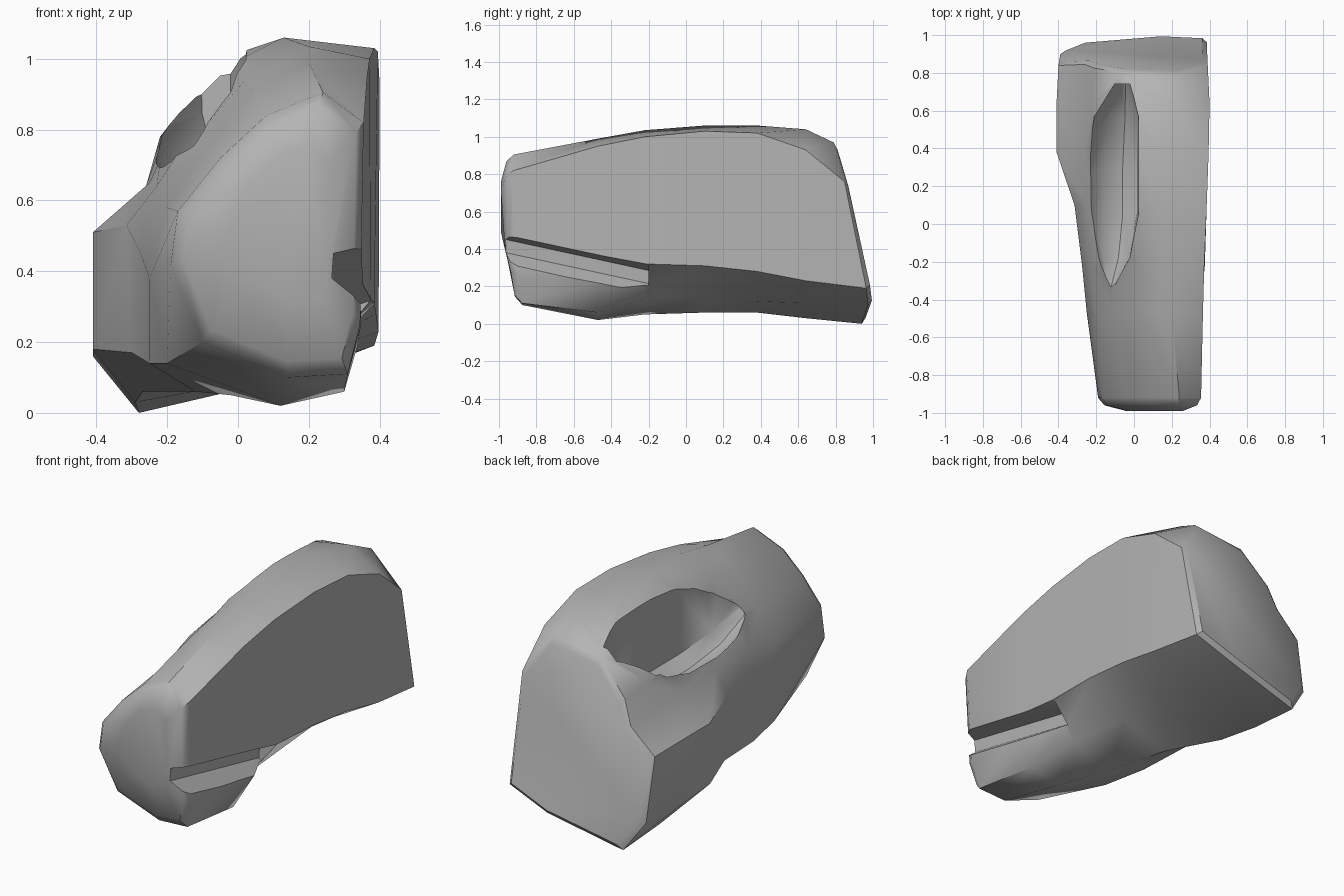
import bpy, bmesh

if "Cube" in bpy.data.objects:
    bpy.data.objects.remove(bpy.data.objects["Cube"])

stone = bpy.data.materials.new("grey stone")
stone.diffuse_color = (0.46, 0.46, 0.46, 1)
stone.use_nodes = True
stone.node_tree.nodes["Principled BSDF"].inputs["Base Color"].default_value = stone.diffuse_color


def loft(name, rings):
    """Skin a closed body through rings of (x, y, z) points."""
    bm = bmesh.new()
    rows = [[bm.verts.new(p) for p in ring] for ring in rings]
    n = len(rows[0])
    for a, b in zip(rows, rows[1:]):
        for i in range(n):
            j = (i + 1) % n
            bm.faces.new((a[i], a[j], b[j], b[i]))
    bm.faces.new(rows[0])
    bm.faces.new(rows[-1])
    bmesh.ops.recalc_face_normals(bm, faces=bm.faces)
    mesh = bpy.data.meshes.new(name)
    bm.to_mesh(mesh)
    bm.free()
    mesh.materials.append(stone)
    obj = bpy.data.objects.new(name, mesh)
    bpy.context.collection.objects.link(obj)
    return obj


def inset(ring, cx, cz, k, dy):
    return [(cx + (x - cx) * k, y + dy, cz + (z - cz) * k) for x, y, z in ring]


# Cross-sections (x, z) from front to back, starting at the flat side's top edge
sections = [
    (-.92, [(.355, .82), (.24, .905), (.08, .84), (-.05, .72), (-.17, .57),
            (-.19, .42), (-.10, .20), (.14, .10), (.31, .11), (.345, .25)]),
    (-.47, [(.365, .95), (.20, .99), (.04, .91), (-.10, .73), (-.20, .58),
            (-.25, .38), (-.20, .14), (.12, .02), (.30, .06), (.35, .25)]),
    (-.22, [(.372, 1.0), (.20, 1.035), (.02, .94), (-.14, .78), (-.23, .64),
            (-.275, .45), (-.25, .14), (-.02, .05), (.22, .13), (.375, .32)]),
    (.10, [(.385, 1.03), (.13, 1.06), (-.03, .98), (-.19, .78), (-.25, .65),
           (-.315, .53), (-.30, .17), (-.12, .06), (.15, .15), (.385, .31)]),
    (.38, [(.395, 1.02), (.13, 1.06), (-.05, 1.0), (-.21, .78), (-.26, .64),
           (-.41, .51), (-.41, .18), (-.27, .06), (.12, .12), (.39, .28)]),
    (.64, [(.40, .93), (.22, 1.04), (-.05, .99), (-.22, .78), (-.26, .64),
           (-.41, .51), (-.41, .16), (-.29, .03), (.15, .11), (.397, .23)]),
    (.98, [(.39, .76), (.25, .97), (-.05, .93), (-.21, .76), (-.26, .63),
           (-.40, .50), (-.39, .16), (-.28, .0), (.15, .10), (.385, .19)]),
]
rings = []
for k, (y, pts) in enumerate(sections):
    ring = []
    for x, z in pts:
        yy = y
        if k == 0:                      # front undercut
            yy += .15 * max(0, .4 - z)
        if k == len(sections) - 1:      # back leans forward and rounds off left
            yy -= .20 * z ** 1.5 + .25 * max(0, -x - .12)
        ring.append((x, yy, z))
    rings.append(ring)
front = rings[0]
rings.insert(0, inset(front, .14, .55, .90, -.04))
rings.insert(0, inset(front, .14, .58, .55, -.07))
rings.append(inset(rings[-1], .05, .45, .93, .02))
body = loft("stone_body", rings)

# Hollow on the upper left slope: steep inner wall, sloping floor
hollow = []
profile = [(.03, 1.3), (.015, .64), (-.06, .59), (-.16, .61), (-.25, .73), (-.27, 1.3)]
for y, s, cx, lift in [(-.33, .2, -.13, .16), (-.18, .75, -.12, .05), (.05, 1, -.11, .0),
                       (.3, 1, -.11, .0), (.57, .85, -.09, .03), (.74, .3, -.06, .12)]:
    hollow.append([(cx + (x + .11) * s, y, z + lift) for x, z in profile])
hollow_cutter = loft("hollow_cutter", hollow)

# Slot under the flat side, falling towards the back and running out below
slot = [[(x, y, z + dz) for x, z in [(.27, .46), (.265, .39), (.5, .22), (.5, .53)]]
        for y, dz in [(-1.1, .02), (-.2, -.175)]]
slot_cutter = loft("slot_cutter", slot)

bpy.context.view_layer.objects.active = body
body.select_set(True)
for cutter in (hollow_cutter, slot_cutter):
    mod = body.modifiers.new(cutter.name, 'BOOLEAN')
    mod.operation = 'DIFFERENCE'
    mod.solver = 'EXACT'
    mod.object = cutter
    bpy.ops.object.modifier_apply(modifier=mod.name)
for cutter in (hollow_cutter, slot_cutter):
    bpy.data.objects.remove(cutter)

bpy.ops.object.shade_smooth_by_angle(angle=0.75)
